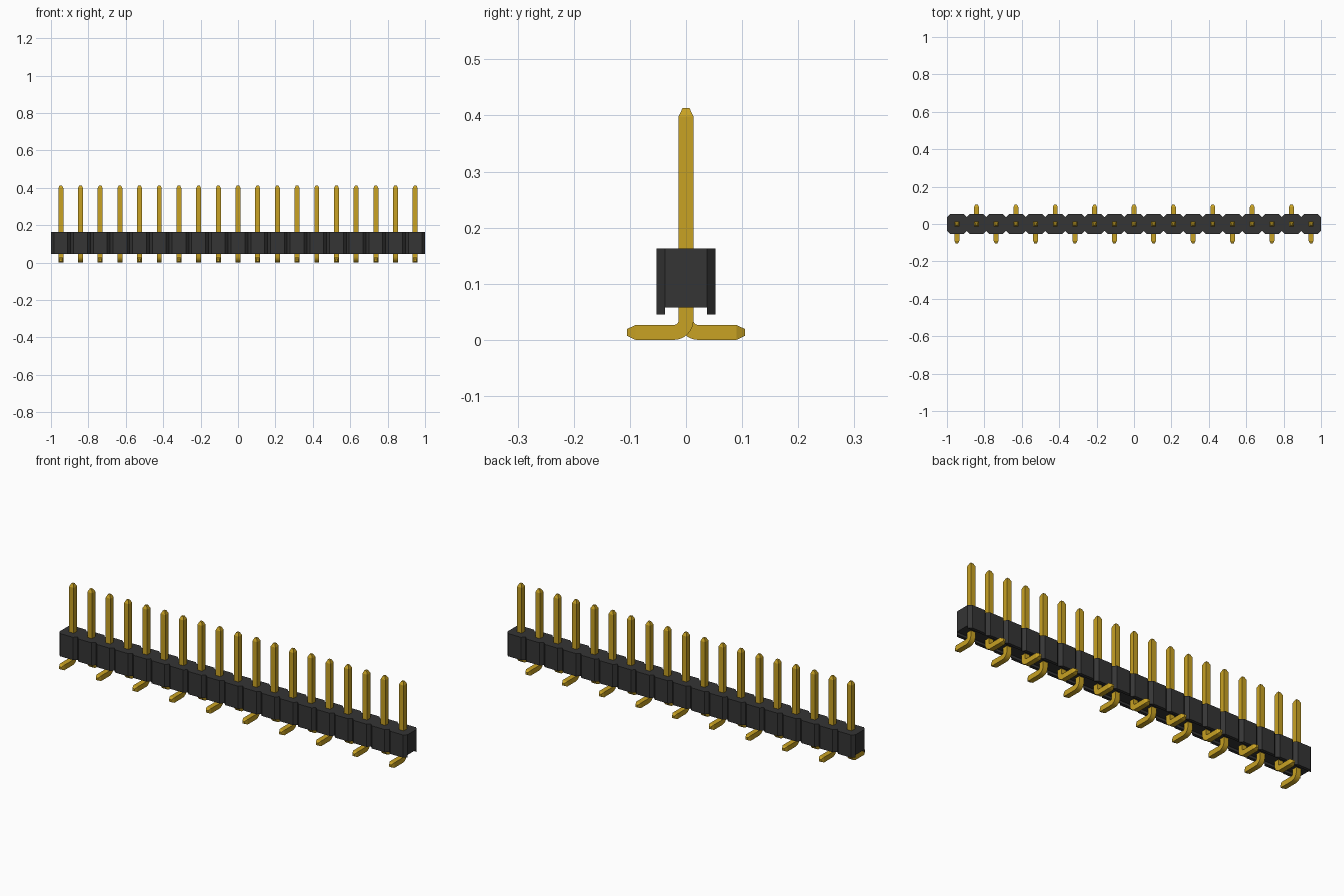
import bpy, bmesh, math
from mathutils import Vector

if "Cube" in bpy.data.objects:
    bpy.data.objects.remove(bpy.data.objects["Cube"], do_unlink=True)

COUNT = 19
PITCH = 2 / COUNT
HALF = PITCH / 2          # half width of one housing cell
FLAT = 0.037              # half width of a cell's flat side
PIN = 0.0133              # half width of a pin
BEND = 0.035              # outer bend radius


def material(name, color):
    mat = bpy.data.materials.new(name)
    mat.use_nodes = True
    mat.diffuse_color = color
    mat.node_tree.nodes["Principled BSDF"].inputs["Base Color"].default_value = color
    return mat


black = material("black plastic", (0.035, 0.035, 0.035, 1))
gold = material("gold metal", (0.58, 0.36, 0.017, 1))


def finish(bm, name, mat):
    bmesh.ops.recalc_face_normals(bm, faces=bm.faces)
    mesh = bpy.data.meshes.new(name)
    bm.to_mesh(mesh)
    bm.free()
    mesh.materials.append(mat)
    obj = bpy.data.objects.new(name, mesh)
    bpy.context.collection.objects.link(obj)
    return obj


def prism(bm, outline, low, high):
    face = bm.faces.new([bm.verts.new((x, y, low)) for x, y in outline])
    top = bmesh.ops.extrude_face_region(bm, geom=[face])["geom"]
    verts = [v for v in top if isinstance(v, bmesh.types.BMVert)]
    bmesh.ops.translate(bm, verts=verts, vec=(0, 0, high - low))


centres = [(i - (COUNT - 1) / 2) * PITCH for i in range(COUNT)]

# Housing: one scalloped block
side = []
for x in centres:
    side += [(x - HALF, -FLAT), (x - FLAT, -HALF), (x + FLAT, -HALF)]
side.append((1, -FLAT))
bm = bmesh.new()
prism(bm, side + [(x, -y) for x, y in reversed(side)], 0.058, 0.163)
finish(bm, "housing", black)

# Standoff rails under the front and back edges
for name, sign in (("front_rail", 1), ("back_rail", -1)):
    bm = bmesh.new()
    for x in centres:
        foot = [(x - HALF, -FLAT), (x - FLAT, -HALF), (x + FLAT, -HALF), (x + HALF, -FLAT)]
        prism(bm, [(px, py * sign) for px, py in foot], 0.045, 0.058)
    finish(bm, name, black)


def pin_mesh():
    """Square bar swept from the upper tip, round the bend, to the foot tip."""
    mid = BEND - PIN
    rings = [(0, 0.4135, 0, 0.006), (0, 0.398, 0, PIN)]
    for k in range(9):
        a = math.radians(90) * k / 8
        rings.append((-mid + mid * math.cos(a), BEND - mid * math.sin(a), a, PIN))
    rings += [(-0.09, PIN, math.pi / 2, PIN), (-0.105, PIN, math.pi / 2, 0.006)]
    bm = bmesh.new()
    loops = []
    for y, z, a, r in rings:
        across = Vector((0, math.cos(a), -math.sin(a)))
        loops.append([bm.verts.new(Vector((sx * r, y, z)) + across * sy * r)
                      for sx, sy in ((-1, -1), (1, -1), (1, 1), (-1, 1))])
    for upper, lower in zip(loops, loops[1:]):
        for k in range(4):
            n = (k + 1) % 4
            bm.faces.new((upper[k], upper[n], lower[n], lower[k]))
    bm.faces.new(loops[0])
    bm.faces.new(loops[-1])
    return bm


# Pins: feet alternate between front and back
first = finish(pin_mesh(), "pin_1", gold)
bpy.ops.object.select_all(action="DESELECT")
first.select_set(True)
bpy.context.view_layer.objects.active = first
bpy.ops.object.shade_smooth_by_angle(angle=math.radians(20))
for i, x in enumerate(centres):
    pin = first if i == 0 else first.copy()
    if i:
        pin.name = f"pin_{i + 1}"
        bpy.context.collection.objects.link(pin)
    pin.location.x = x
    pin.rotation_euler.z = math.pi * (i % 2)
